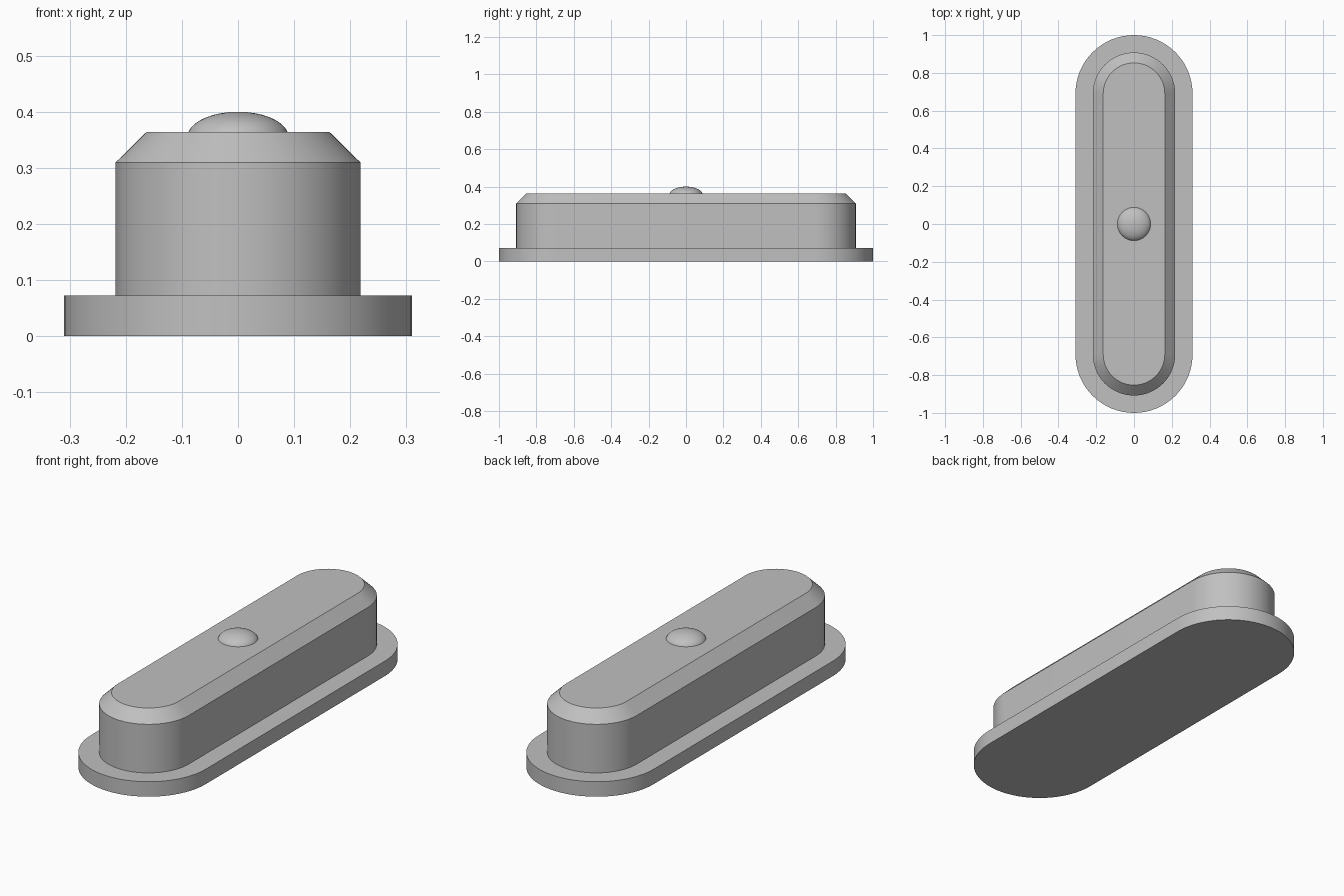
import bpy, bmesh
from math import pi, sin, cos, radians

cube = bpy.data.objects.get("Cube")
if cube:
    bpy.data.objects.remove(cube, do_unlink=True)

grey = bpy.data.materials.new("light_grey")
grey.use_nodes = True
colour = (0.53, 0.53, 0.53, 1)
grey.diffuse_color = colour
grey.node_tree.nodes["Principled BSDF"].inputs["Base Color"].default_value = colour

END_CENTRE = 0.69   # distance from the middle to each rounded end's centre
SEGMENTS = 32       # steps in each half-round end


def finish(obj, angle):
    obj.data.materials.append(grey)
    bpy.ops.object.select_all(action='DESELECT')
    obj.select_set(True)
    bpy.context.view_layer.objects.active = obj
    bpy.ops.object.shade_smooth_by_angle(angle=radians(angle))


def rounded_bar(name, levels):
    """Stack of concentric round-ended outlines, given as (radius, z)."""
    bm = bmesh.new()
    rings = []
    for r, z in levels:
        ring = []
        for side in (1, -1):
            for i in range(SEGMENTS + 1):
                a = pi * i / SEGMENTS
                ring.append(bm.verts.new((side * r * cos(a),
                                          side * (END_CENTRE + r * sin(a)), z)))
        rings.append(ring)
    for low, high in zip(rings, rings[1:]):
        for i in range(len(low)):
            j = (i + 1) % len(low)
            bm.faces.new((low[i], low[j], high[j], high[i]))
    bm.faces.new(rings[0][::-1])
    bm.faces.new(rings[-1])
    mesh = bpy.data.meshes.new(name)
    bm.to_mesh(mesh)
    bm.free()
    obj = bpy.data.objects.new(name, mesh)
    bpy.context.collection.objects.link(obj)
    finish(obj, 30)


# Flange and chamfered body
rounded_bar("base_flange", [(0.31, 0), (0.31, 0.073)])
rounded_bar("body", [(0.218, 0.073), (0.218, 0.31), (0.163, 0.364)])

# Low dome button, open underneath where it meets the body
bpy.ops.mesh.primitive_uv_sphere_add(segments=48, ring_count=32, radius=1)
dome = bpy.context.object
dome.name = "dome_button"
bm = bmesh.new()
bm.from_mesh(dome.data)
bmesh.ops.scale(bm, vec=(0.09, 0.09, 0.045), verts=bm.verts)
bmesh.ops.translate(bm, vec=(0, 0, 0.355), verts=bm.verts)
bmesh.ops.bisect_plane(bm, geom=bm.verts[:] + bm.edges[:] + bm.faces[:],
                       plane_co=(0, 0, 0.364), plane_no=(0, 0, 1), clear_inner=True)
bm.to_mesh(dome.data)
bm.free()
finish(dome, 60)
